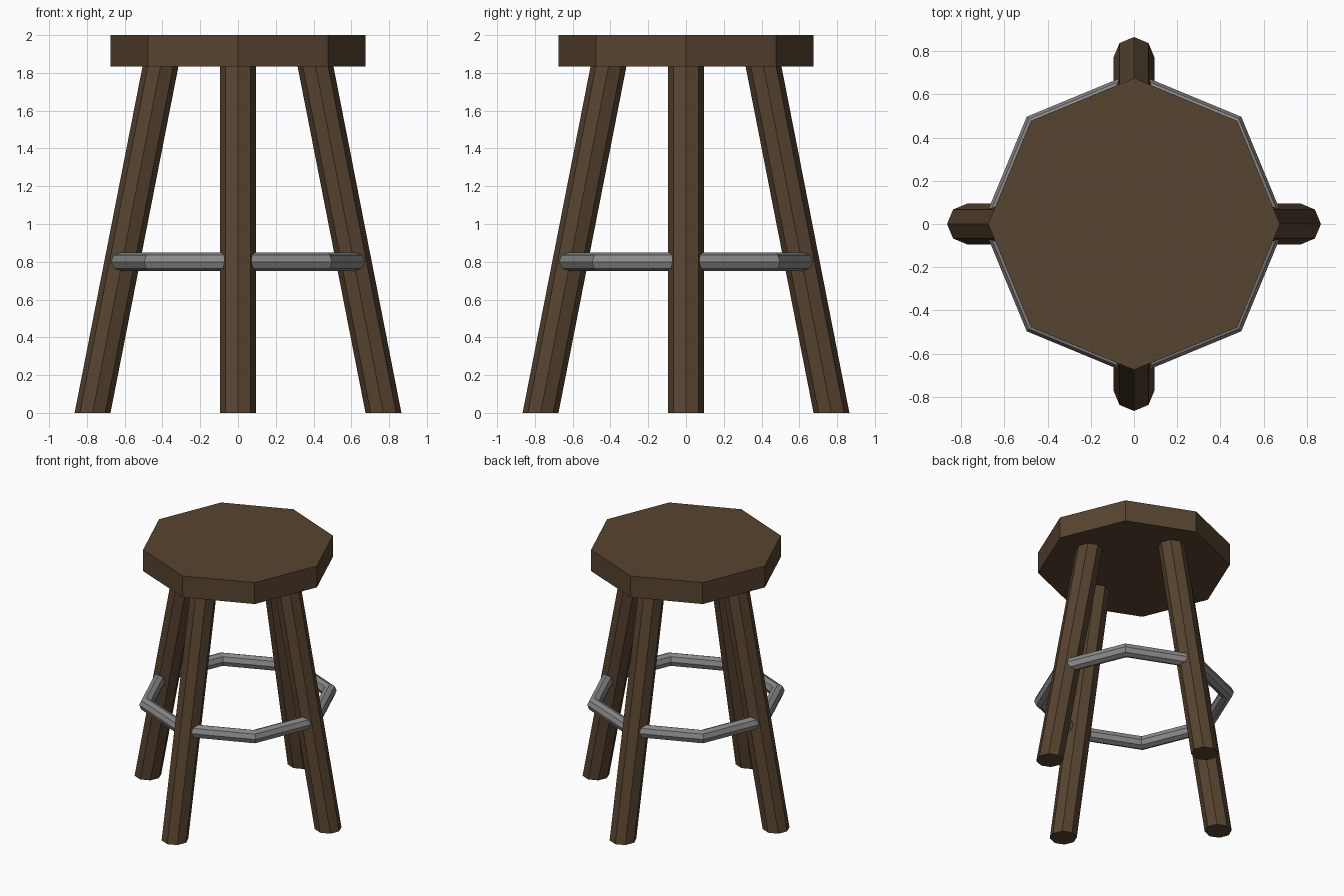
import bpy
import math
from mathutils import Matrix

cube = bpy.data.objects.get("Cube")
if cube:
    bpy.data.objects.remove(cube, do_unlink=True)


def make_material(name, color):
    mat = bpy.data.materials.new(name)
    mat.use_nodes = True
    mat.diffuse_color = color
    mat.node_tree.nodes["Principled BSDF"].inputs["Base Color"].default_value = color
    return mat


wood = make_material("dark brown wood", (0.095, 0.057, 0.029, 1))
metal = make_material("grey metal", (0.25, 0.25, 0.25, 1))


def finish(name, mat):
    obj = bpy.context.object
    obj.name = name
    obj.data.name = name
    obj.data.materials.append(mat)
    return obj


def octagonal_post(name, radius, bottom, top, mat):
    bpy.ops.mesh.primitive_cylinder_add(
        vertices=8, radius=radius, depth=top - bottom,
        location=(0, 0, (top + bottom) / 2))
    return finish(name, mat)


SEAT_BOTTOM = 1.835
FOOT_REACH = 0.77   # leg centre at the ground
LEAN = 0.196        # inward lean per unit of height

# Seat slab
octagonal_post("seat", 0.675, SEAT_BOTTOM, 2.0, wood)

# Splayed legs with level feet, tucked slightly into the seat
for i, side in enumerate(("left", "back", "right", "front")):
    leg = octagonal_post(side + "_leg", 0.095, 0, SEAT_BOTTOM + 0.01, wood)
    turn = Matrix.Rotation(i * math.pi / 2, 4, 'Z')
    middle = leg.location.z
    for v in leg.data.vertices:
        v.co.x += FOOT_REACH - LEAN * (v.co.z + middle)
    leg.data.transform(turn)

# Octagonal foot ring passing through the legs
bpy.ops.mesh.primitive_torus_add(
    major_segments=8, minor_segments=8, major_radius=0.652,
    minor_radius=0.05, location=(0, 0, 0.8))
finish("foot_ring", metal)
